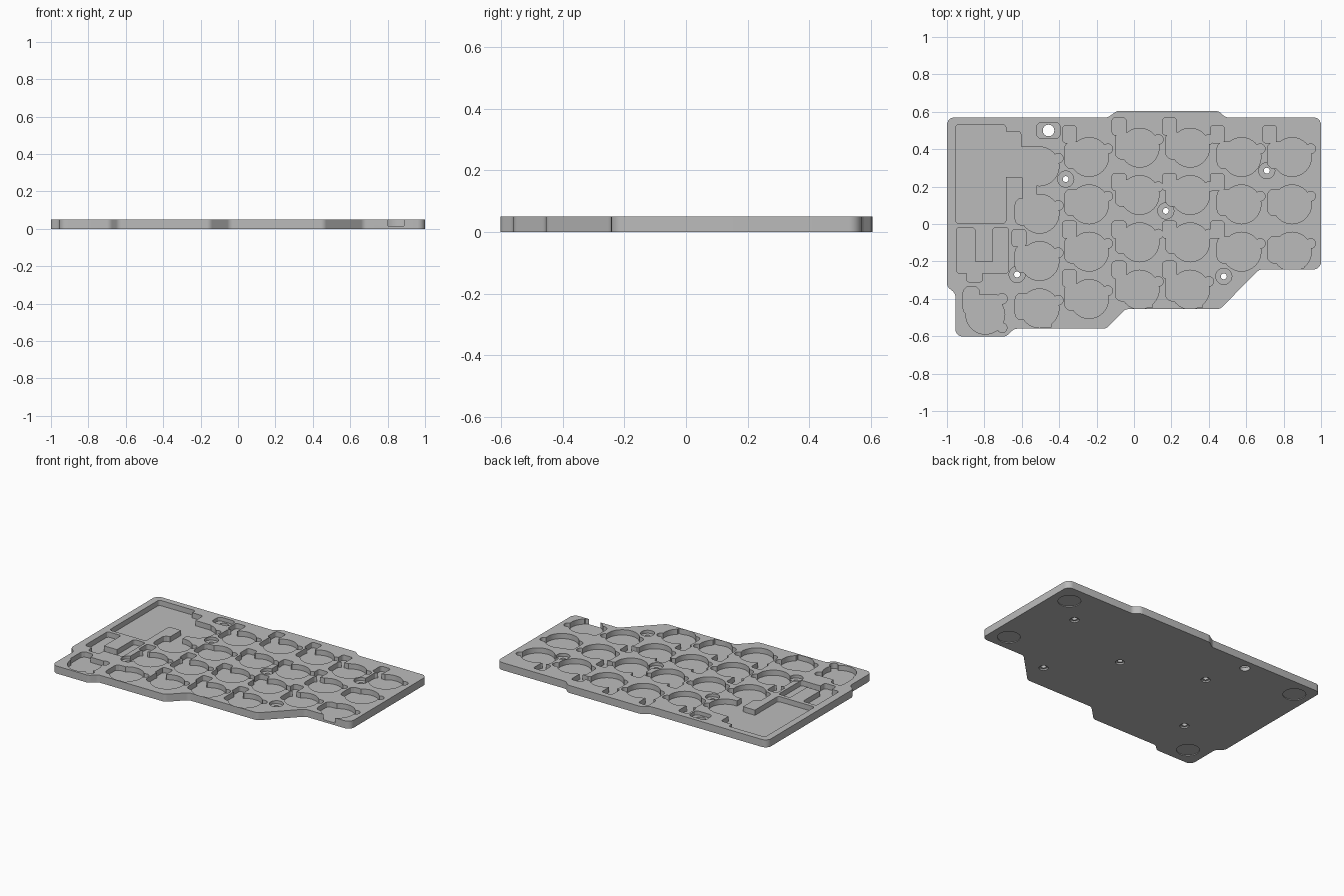
import bpy, bmesh, math
from mathutils import Vector

cube = bpy.data.objects.get("Cube")
if cube:
    bpy.data.objects.remove(cube)

TOP, LIP, FLOOR = 0.05, 0.025, 0.015

grey = bpy.data.materials.new("case grey")
grey.use_nodes = True
grey.diffuse_color = (0.5, 0.5, 0.5, 1)
grey.node_tree.nodes["Principled BSDF"].inputs["Base Color"].default_value = (0.5, 0.5, 0.5, 1)


def rounded(points, radius, steps=5):
    """Polygon with every corner replaced by an arc."""
    pts = [Vector(p) for p in points]
    out = []
    for i, p in enumerate(pts):
        a, b = pts[i - 1] - p, pts[(i + 1) % len(pts)] - p
        half = a.angle(b) / 2
        reach = min(radius / math.tan(half), 0.45 * min(a.length, b.length))
        r = reach * math.tan(half)
        start, end = p + a.normalized() * reach, p + b.normalized() * reach
        centre = p + (a.normalized() + b.normalized()).normalized() * (r / math.sin(half))
        for k in range(steps + 1):
            d = start.lerp(end, k / steps) - centre
            out.append(centre + d.normalized() * r)
    return out


def box(x0, x1, y0, y1, r=0.015):
    return rounded([(x0, y0), (x1, y0), (x1, y1), (x0, y1)], r, 3)


def circle(x, y, r, n=32):
    return [Vector((x + r * math.cos(t * math.tau / n), y + r * math.sin(t * math.tau / n)))
            for t in range(n)]


def prism(bm, outline, z0, z1):
    """Closed upright solid on an outline; returns its top face."""
    low = [bm.verts.new((p.x, p.y, z0)) for p in outline]
    high = [bm.verts.new((p.x, p.y, z1)) for p in outline]
    bm.faces.new(low[::-1])
    for i in range(len(low)):
        j = (i + 1) % len(low)
        bm.faces.new((low[i], low[j], high[j], high[i]))
    return bm.faces.new(high)


def make_object(name, bm):
    bmesh.ops.recalc_face_normals(bm, faces=bm.faces)
    mesh = bpy.data.meshes.new(name)
    bm.to_mesh(mesh)
    bm.free()
    obj = bpy.data.objects.new(name, mesh)
    bpy.context.collection.objects.link(obj)
    return obj


# Stepped slab: full outline below, slightly narrower layer above
corners = [(-1, 0.57), (-1, -0.335), (-0.955, -0.37), (-0.955, -0.602), (-0.685, -0.602),
           (-0.64, -0.56), (-0.15, -0.56), (-0.045, -0.455), (0.46, -0.455), (0.67, -0.243),
           (1, -0.243), (1, 0.57), (0.49, 0.57), (0.45, 0.605), (-0.09, 0.605), (-0.14, 0.57)]
bm = bmesh.new()
face = prism(bm, rounded(corners, 0.04), 0, LIP)
bmesh.ops.inset_region(bm, faces=[face], thickness=0.01)
raised = bmesh.ops.extrude_face_region(bm, geom=[face])
bmesh.ops.translate(bm, verts=[v for v in raised["geom"] if isinstance(v, bmesh.types.BMVert)],
                    vec=(0, 0, TOP - LIP))
if face.is_valid:
    bm.faces.remove(face)
case = make_object("keyboard_case_base", bm)
case.data.materials.append(grey)

pockets = []

# Switch pockets: round body, side lobe and small arm
columns = [(-0.505, 0.31, 4), (-0.24, 0.36, 4), (0.03, 0.41, 4), (0.30, 0.41, 4),
           (0.575, 0.36, 3), (0.845, 0.36, 3)]
switches = [(x, y - 0.253 * k) for x, y, rows in columns for k in range(rows)]
for x, y in switches:
    pockets += [circle(x, y - 0.002, 0.104),
                box(x - 0.13, x - 0.01, y - 0.062, y + 0.078, 0.03),
                box(x + 0.04, x + 0.11, y + 0.015, y + 0.062, 0.02),
                circle(x + 0.1, y + 0.042, 0.026, 16)]

# Thumb switch pocket
tx, ty = -0.795, -0.485
pockets += [circle(tx, ty, 0.104), box(tx - 0.118, tx - 0.03, ty, ty + 0.15, 0.03),
            box(tx - 0.06, tx + 0.09, ty, ty + 0.105, 0.03),
            circle(tx + 0.09, ty + 0.085, 0.028, 16), circle(tx + 0.09, ty - 0.07, 0.026, 16)]

# Small light pockets
for y, xs in [(0.48, (-0.345, 0.445, 0.725)), (0.522, (-0.08, 0.19)), (0.225, (-0.08, 0.19, 0.445)),
              (-0.03, (-0.345, -0.08, 0.19, 0.445)), (-0.075, (-0.615,)),
              (-0.29, (-0.345,)), (-0.245, (-0.08, 0.19))]:
    for x in xs:
        pockets.append(box(x - 0.037, x + 0.037, y - 0.046, y + 0.046))

# Controller bay with passages to the first column
pockets += [box(-0.955, -0.685, 0.005, 0.53), box(-0.71, -0.605, 0.25, 0.495),
            box(-0.63, -0.48, 0.25, 0.415), box(-0.597, -0.52, 0.1, 0.27)]

# U-shaped connector bay
pockets += [box(-0.95, -0.85, -0.262, -0.02), box(-0.88, -0.72, -0.262, -0.2),
            box(-0.755, -0.67, -0.262, -0.02), box(-0.895, -0.81, -0.31, -0.24)]

# Notches opening the front edge of the upper layer
for x0, x1, y in [(-0.53, -0.44, -0.56), (-0.015, 0.10, -0.455),
                  (0.26, 0.365, -0.455), (0.79, 0.91, -0.243)]:
    pockets.append(box(x0, x1, y + 0.008, y + 0.12, 0.001))

bm = bmesh.new()
for outline in pockets:
    prism(bm, outline, FLOOR, TOP + 0.02)
cutters = [make_object("pocket_cutter", bm)]

# Screw recesses, screw holes and the reset opening
screws = [(-0.365, 0.24), (0.17, 0.07), (0.71, 0.285), (-0.625, -0.27), (0.48, -0.28)]
bm = bmesh.new()
for x, y in screws:
    prism(bm, circle(x, y, 0.043), 0.03, TOP + 0.03)
prism(bm, box(-0.52, -0.395, 0.457, 0.543, 0.025), 0.025, TOP + 0.03)
cutters.append(make_object("screw_recess_cutter", bm))

bm = bmesh.new()
for x, y in screws:
    prism(bm, circle(x, y, 0.016, 24), -0.02, TOP + 0.04)
prism(bm, circle(-0.457, 0.5, 0.031, 24), -0.02, TOP + 0.04)
cutters.append(make_object("hole_cutter", bm))

# Underside: screw head recesses and shallow round foot recesses
bm = bmesh.new()
for x, y in screws:
    prism(bm, circle(x, y, 0.028, 24), -0.03, 0.01)
for x, y in [(0.88, 0.44), (0.88, -0.13), (-0.89, 0.45), (-0.83, -0.48)]:
    prism(bm, circle(x, y, 0.07), -0.03, 0.005)
cutters.append(make_object("underside_cutter", bm))

# Cut everything, then drop the cutters
for cutter in cutters:
    cutter.hide_render = True
    mod = case.modifiers.new("cut", "BOOLEAN")
    mod.operation, mod.solver, mod.object = "DIFFERENCE", "EXACT", cutter
    mod.use_self = True
bpy.context.view_layer.update()
depsgraph = bpy.context.evaluated_depsgraph_get()
result = bpy.data.meshes.new_from_object(case.evaluated_get(depsgraph))
case.modifiers.clear()
case.data = result
for cutter in cutters:
    bpy.data.objects.remove(cutter)

bpy.ops.object.select_all(action="DESELECT")
case.select_set(True)
bpy.context.view_layer.objects.active = case
bpy.ops.object.shade_smooth_by_angle(angle=math.radians(30))
